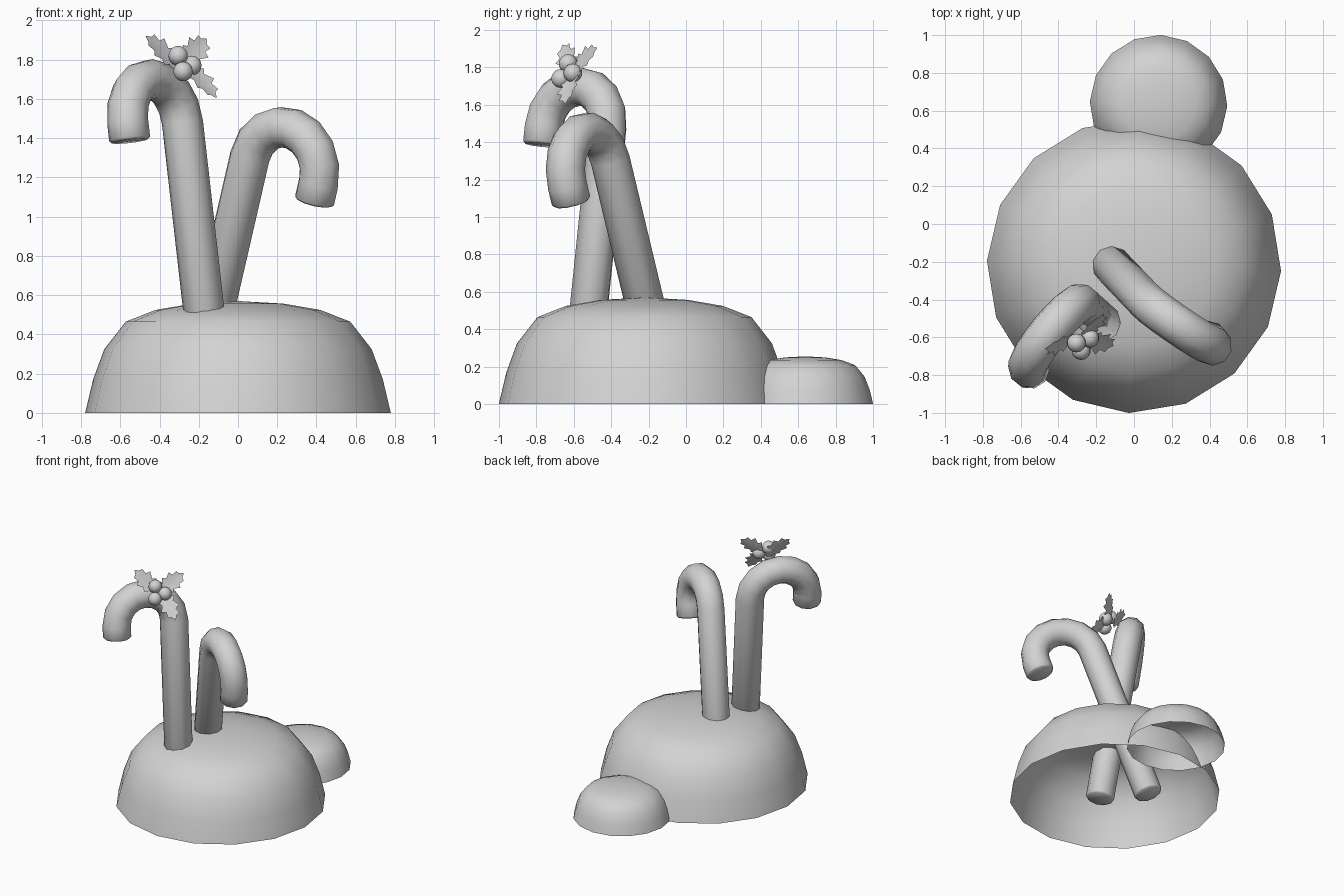
import bpy
import bmesh
from math import pi, sin, cos, radians
from mathutils import Vector, Matrix

cube = bpy.data.objects.get("Cube")
if cube:
    bpy.data.objects.remove(cube, do_unlink=True)

GREY = (0.65, 0.65, 0.65, 1.0)
grey = bpy.data.materials.new("plain_grey")
grey.use_nodes = True
grey.diffuse_color = GREY
grey.node_tree.nodes["Principled BSDF"].inputs["Base Color"].default_value = GREY


def finish(name, bm, angle=60):
    """Turn a bmesh into a named, smooth shaded object."""
    bmesh.ops.recalc_face_normals(bm, faces=bm.faces)
    mesh = bpy.data.meshes.new(name)
    bm.to_mesh(mesh)
    bm.free()
    mesh.materials.append(grey)
    obj = bpy.data.objects.new(name, mesh)
    bpy.context.collection.objects.link(obj)
    bpy.ops.object.select_all(action="DESELECT")
    obj.select_set(True)
    bpy.context.view_layer.objects.active = obj
    bpy.ops.object.shade_smooth_by_angle(angle=radians(angle))


# Snow mounds: open-bottomed domes from one lathed profile
DOME = [(0, 1), (0.296, 0.977), (0.54, 0.92), (0.735, 0.815),
        (0.875, 0.57), (0.948, 0.3), (1, 0)]


def mound(name, centre, radius, height):
    bm = bmesh.new()
    verts = [bm.verts.new((r, 0, z)) for r, z in DOME]
    edges = [bm.edges.new(pair) for pair in zip(verts, verts[1:])]
    bmesh.ops.spin(bm, geom=verts + edges, cent=(0, 0, 0), axis=(0, 0, 1),
                   angle=2 * pi, steps=16, use_duplicate=False)
    bmesh.ops.remove_doubles(bm, verts=bm.verts, dist=0.001)
    place = (Matrix.Translation((*centre, 0)) @ Matrix.Rotation(radians(-2), 4, "Z")
             @ Matrix.Diagonal((radius, radius, height, 1)))
    bm.transform(place)
    finish(name, bm)


mound("large_mound", (0, -0.222), 0.779, 0.57)
mound("small_mound", (0.13, 0.637), 0.364, 0.255)


# Canes: a straight stem, a half-circle hook and a short tip, with softened ends
def cane(name, shoulder, up, side, tip, stem=1.32, bend=0.22, radius=0.105, sides=10):
    shoulder, up = Vector(shoulder), Vector(up).normalized()
    side = Vector(side)
    side = (side - up * side.dot(up)).normalized()
    across = up.cross(side)
    centre = shoulder + side * bend
    foot, end = shoulder - up * stem, centre + side * bend - up * tip
    soft = 0.012
    rings = [(foot, -side, radius - soft), (foot + up * soft, -side, radius)]
    steps = 8
    for i in range(steps + 1):
        a = pi * i / steps
        out = up * sin(a) - side * cos(a)
        rings.append((centre + out * bend, out, radius))
    rings += [(end + up * soft, side, radius), (end, side, radius - soft)]

    bm = bmesh.new()
    loops = []
    for point, out, size in rings:
        loop = []
        for k in range(sides):
            a = 2 * pi * (k + 0.5) / sides
            loop.append(bm.verts.new(point + (out * cos(a) + across * sin(a)) * size))
        loops.append(loop)
    for a, b in zip(loops, loops[1:]):
        for k in range(sides):
            n = (k + 1) % sides
            bm.faces.new((a[k], a[n], b[n], b[k]))
    bm.faces.new(loops[0])
    bm.faces.new(loops[-1])
    finish(name, bm)


cane("right_cane", (-0.283, -0.42, 1.48), (-0.11, 0.1, 0.97), (-0.63, -0.77, 0), 0.1)
cane("left_cane", (0.06, -0.405, 1.305), (0.23, -0.24, 1), (0.8, -0.55, 0), 0.1)


# Berries
BERRIES = [(-0.305, -0.63, 1.82), (-0.235, -0.605, 1.77), (-0.28, -0.67, 1.74)]
for i, spot in enumerate(BERRIES, 1):
    bm = bmesh.new()
    bmesh.ops.create_uvsphere(bm, u_segments=14, v_segments=10, radius=0.05,
                              matrix=Matrix.Translation(spot))
    finish(f"berry_{i}", bm)


# Holly leaves: spiky outline mirrored on a gently folded midrib
LEAF = [(0, 0.014), (0.08, 0.038), (0.2, 0.034), (0.32, 0.068), (0.42, 0.046),
        (0.62, 0.072), (0.68, 0.04), (0.86, 0.046), (0.88, 0.022), (1, 0.002)]


def leaf(name, base, tip, normal):
    base, tip, normal = Vector(base), Vector(tip), Vector(normal)
    along = tip - base
    axis = along.normalized()
    normal = (normal - axis * normal.dot(axis)).normalized()
    across = normal.cross(axis)
    bm = bmesh.new()
    mid = [bm.verts.new(base + along * t) for t, w in LEAF]
    for s in (-1, 1):
        edge = [bm.verts.new(base + along * t + (across * s + normal * 0.2) * w)
                for t, w in LEAF]
        for i in range(len(LEAF) - 1):
            bm.faces.new((mid[i], mid[i + 1], edge[i + 1], edge[i]))
    finish(name, bm)


leaf("upper_right_leaf", (-0.31, -0.60, 1.76), (-0.47, -0.66, 1.92), (0.65, -0.65, 0.4))
leaf("upper_left_leaf", (-0.28, -0.60, 1.78), (-0.16, -0.475, 1.905), (0.5, -0.8, 0.4))
leaf("lower_left_leaf", (-0.27, -0.60, 1.78), (-0.11, -0.645, 1.605), (0.5, -0.65, 0.6))
